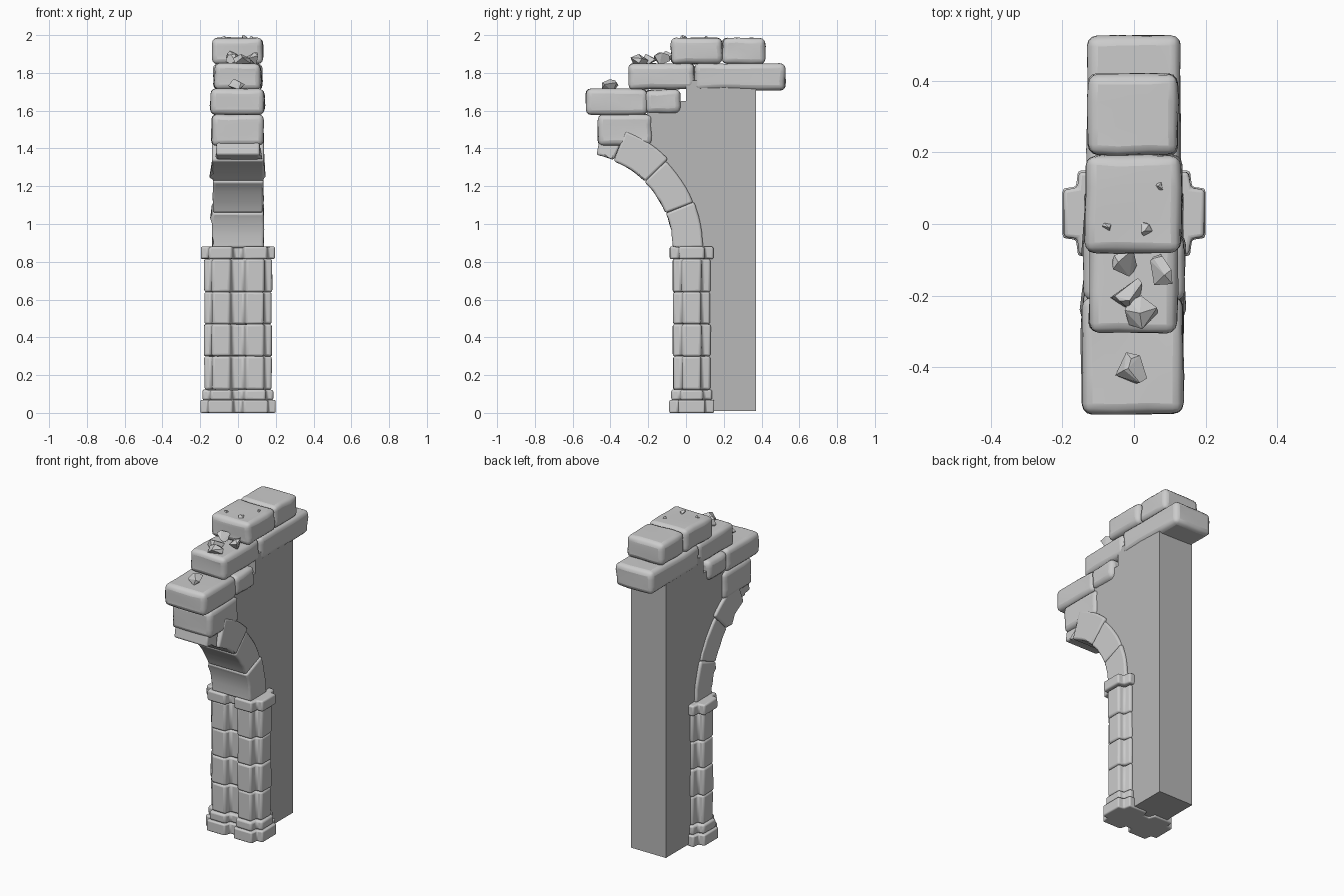
import bpy, bmesh, math, random
from mathutils import Vector

random.seed(4)
if "Cube" in bpy.data.objects:
    bpy.data.objects.remove(bpy.data.objects["Cube"])


def material(name, grey):
    m = bpy.data.materials.new(name)
    m.use_nodes = True
    m.diffuse_color = (grey, grey, grey, 1)
    m.node_tree.nodes["Principled BSDF"].inputs["Base Color"].default_value = (grey, grey, grey, 1)
    return m


STONE = material("pale stone", 0.6)
WALL = material("wall grey", 0.48)


def finish(name, bm, mat, bevel=0.0, segments=3, smooth=True):
    bmesh.ops.recalc_face_normals(bm, faces=bm.faces)
    me = bpy.data.meshes.new(name)
    bm.to_mesh(me)
    bm.free()
    ob = bpy.data.objects.new(name, me)
    bpy.context.collection.objects.link(ob)
    me.materials.append(mat)
    if bevel:
        mod = ob.modifiers.new("worn edges", 'BEVEL')
        mod.width, mod.segments = bevel, segments
        mod.limit_method, mod.angle_limit = 'ANGLE', math.radians(30)
    if smooth:
        bpy.ops.object.select_all(action='DESELECT')
        ob.select_set(True)
        bpy.context.view_layer.objects.active = ob
        bpy.ops.object.shade_smooth_by_angle(angle=math.radians(40))
    return ob


def prism(name, outline, lo, hi, axis, mat, bevel=0.0, jitter=0.0, smooth=True):
    """Extrude an XY outline along z, or a YZ outline along x."""
    bm = bmesh.new()
    place = (lambda a, b, t: (a, b, t)) if axis == 'z' else (lambda a, b, t: (t, a, b))
    face = bm.faces.new([bm.verts.new(place(a, b, lo)) for a, b in outline])
    out = bmesh.ops.extrude_face_region(bm, geom=[face])
    shift = Vector(place(0, 0, hi - lo))
    for v in out["geom"]:
        if isinstance(v, bmesh.types.BMVert):
            v.co += shift
    for v in bm.verts:
        v.co += Vector([random.uniform(-jitter, jitter) for _ in range(3)])
    return finish(name, bm, mat, bevel, smooth=smooth)


def block(name, x, y, z, bevel=0.028):
    """Worn masonry block spanning the given ranges."""
    bm = bmesh.new()
    bmesh.ops.create_cube(bm, size=1)
    bmesh.ops.subdivide_edges(bm, edges=bm.edges, cuts=2, use_grid_fill=True)
    for v in bm.verts:
        v.co = Vector([r[0] + (c + 0.5) * (r[1] - r[0]) + random.uniform(-0.004, 0.004)
                       for c, r in zip(v.co, (x, y, z))])
    finish(name, bm, STONE, bevel)


# Clustered pier: stepped section with round shafts and a central groove
PIER_Y = 0.03


def pier_outline(grow):
    half = [(0.03, 0.06), (0.042, 0.1), (0.137, 0.1), (0.143, 0.055), (0.18, 0.05)]
    g = [(x + (grow if i > 1 else -grow * 0.6), y + grow) for i, (x, y) in enumerate(half)]
    right = [(x, -y) for x, y in g] + [(x, y) for x, y in reversed(g)]
    left = [(-x, -y) for x, y in reversed(right)]
    left = [(-x, y) for x, y in reversed(right)]
    return [(x, PIER_Y + y) for x, y in right + left]


tiers = [("pier_plinth", 0.0, 0.068, 0.019, 0.008), ("pier_base", 0.068, 0.123, 0.008, 0.012),
         ("pier_capital", 0.815, 0.88, 0.016, 0.01)]
drums = [0.123, 0.3, 0.47, 0.64, 0.815]
tiers += [("pier_drum_%d" % i, a, b, -0.002 + 0.002 * (i % 2), 0.012)
          for i, (a, b) in enumerate(zip(drums, drums[1:]))]
for name, a, b, grow, bevel in tiers:
    prism(name, pier_outline(grow), a, b, 'z', STONE, bevel, 0.0015 if a else 0)

# Broken arch ring
CY, CZ = -0.57, 0.87


def arc(radius, start, end, n=6):
    return [(CY + radius * math.cos(math.radians(start + (end - start) * i / n)),
             CZ + radius * math.sin(math.radians(start + (end - start) * i / n))) for i in range(n + 1)]


voussoirs = [(0.5, 22, 0.5, 0.66, 0.137), (22, 45, 0.498, 0.655, 0.133),
             (45, 68, 0.5, 0.672, 0.138), (68, 79, 0.505, 0.6, 0.115)]
for i, (a, b, r0, r1, w) in enumerate(voussoirs):
    prism("arch_stone_%d" % i, arc(r0, a, b) + arc(r1, b, a), -w, w, 'x', STONE, 0.012, 0.002)

# Plain wall core behind the pier and arch
core = [(PIER_Y, 0.01), (0.37, 0.01), (0.37, 1.76), (0, 1.76), (0, 1.65), (-0.2, 1.65), (-0.22, 1.45)]
prism("wall_core", core + arc(0.59, 55, 0, 12), -0.12, 0.12, 'x', WALL, smooth=False)

# Stepped courses of broken masonry
courses = [((-0.14, 0.135), (-0.465, -0.18), (1.415, 1.58)),
           ((-0.147, 0.137), (-0.53, -0.205), (1.578, 1.715)),
           ((-0.14, 0.142), (-0.215, -0.03), (1.587, 1.71)),
           ((-0.125, 0.122), (-0.305, 0.045), (1.713, 1.85)),
           ((-0.13, 0.128), (0.045, 0.525), (1.71, 1.85)),
           ((-0.135, 0.132), (-0.08, 0.192), (1.847, 1.985)),
           ((-0.13, 0.124), (0.192, 0.42), (1.847, 1.985))]
for i, (x, y, z) in enumerate(courses):
    block("masonry_block_%d" % i, x, y, z)

# Loose rubble chips: x, y, z, size
chips = [(-0.02, -0.11, 1.89, 0.045), (0.085, -0.13, 1.875, 0.05), (-0.02, -0.19, 1.87, 0.05),
         (0.02, -0.25, 1.865, 0.05), (-0.005, -0.405, 1.732, 0.05), (-0.075, -0.01, 1.987, 0.015),
         (0.03, -0.015, 1.985, 0.022), (0.07, 0.105, 1.986, 0.014)]
for i, (x, y, z, size) in enumerate(chips):
    bm = bmesh.new()
    for _ in range(10):
        d = Vector([random.gauss(0, 1) for _ in range(3)]).normalized()
        bm.verts.new(Vector((x, y, z)) + Vector((d.x, d.y, d.z * 0.7)) * size)
    res = bmesh.ops.convex_hull(bm, input=bm.verts)
    bmesh.ops.delete(bm, geom=[v for v in bm.verts if not v.link_faces], context='VERTS')
    finish("rubble_chip_%d" % i, bm, STONE, smooth=False)
